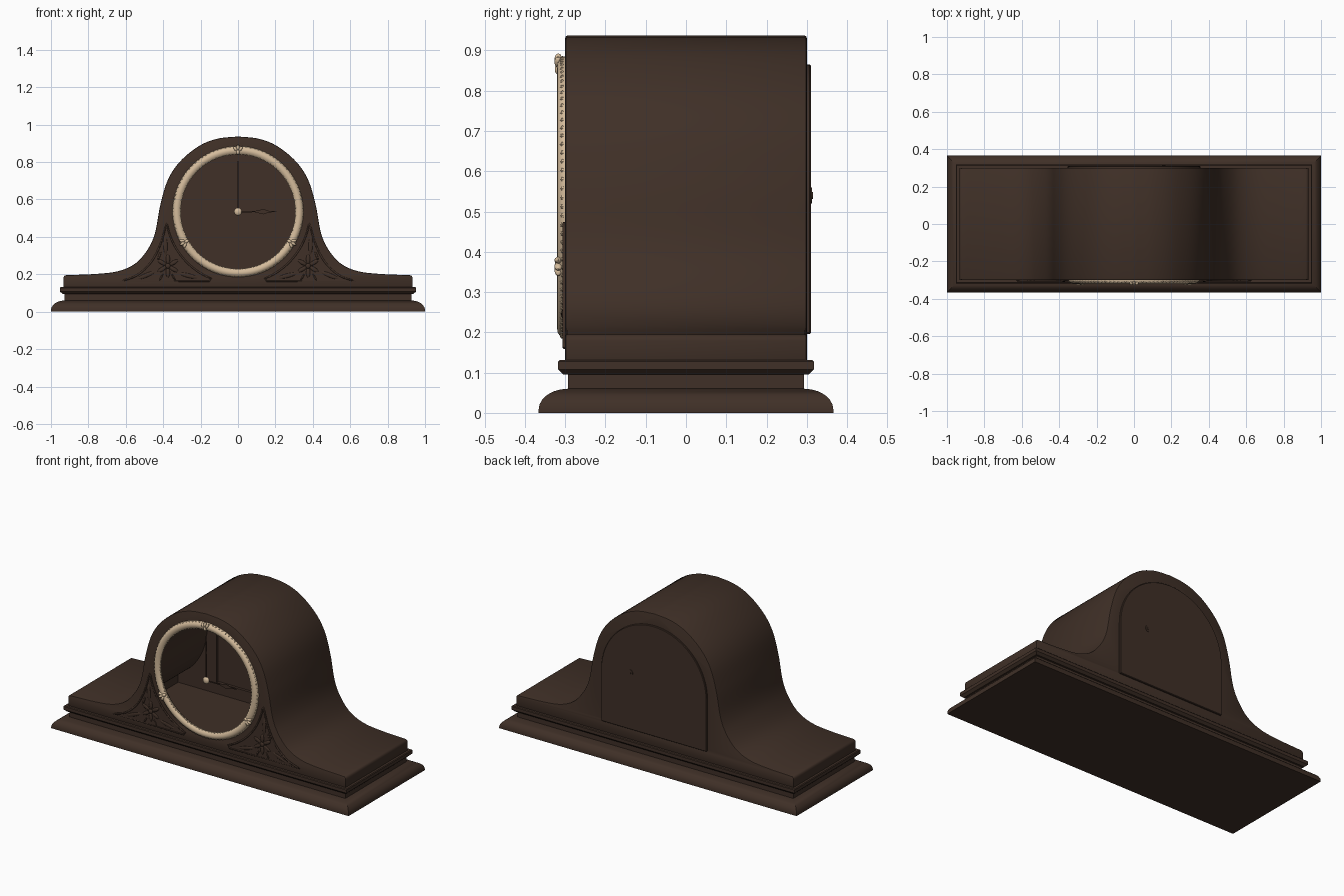
import bpy, bmesh, math
from mathutils import Matrix, Vector

cube = bpy.data.objects.get("Cube")
if cube:
    bpy.data.objects.remove(cube)


def material(name, rgb):
    m = bpy.data.materials.new(name)
    m.use_nodes = True
    m.diffuse_color = (*rgb, 1)
    m.node_tree.nodes["Principled BSDF"].inputs["Base Color"].default_value = (*rgb, 1)
    return m


WOOD = material("dark walnut", (0.05, 0.029, 0.02))
BRASS = material("pale brass", (0.66, 0.5, 0.33))
DIAL_Z = 0.535


def finish(name, bm, mat):
    bmesh.ops.recalc_face_normals(bm, faces=bm.faces[:])
    me = bpy.data.meshes.new(name)
    bm.to_mesh(me)
    bm.free()
    me.materials.append(mat)
    ob = bpy.data.objects.new(name, me)
    bpy.context.collection.objects.link(ob)
    return ob


def activate(ob):
    bpy.ops.object.select_all(action="DESELECT")
    ob.select_set(True)
    bpy.context.view_layer.objects.active = ob


def smooth(ob):
    activate(ob)
    bpy.ops.object.shade_smooth_by_angle(angle=math.radians(35))
    return ob


def modify(ob, kind, **settings):
    mod = ob.modifiers.new(kind, kind)
    for key, value in settings.items():
        setattr(mod, key, value)
    activate(ob)
    bpy.ops.object.modifier_apply(modifier=mod.name)


def prism(name, outline, y0, y1, mat=WOOD):
    """Extrude an (x, z) outline from y0 to y1."""
    bm = bmesh.new()
    face = bm.faces.new([bm.verts.new((x, y0, z)) for x, z in outline])
    ext = bmesh.ops.extrude_face_region(bm, geom=[face])["geom"]
    moved = [v for v in ext if isinstance(v, bmesh.types.BMVert)]
    bmesh.ops.translate(bm, verts=moved, vec=(0, y1 - y0, 0))
    return finish(name, bm, mat)


def bridge(name, loops, mat, cyclic=False):
    """Skin a row of equal closed loops, capped unless cyclic."""
    bm = bmesh.new()
    rows = [[bm.verts.new(p) for p in loop] for loop in loops]
    n = len(rows[0])
    pairs = list(zip(rows, rows[1:])) + ([(rows[-1], rows[0])] if cyclic else [])
    for a, b in pairs:
        for i in range(n):
            j = (i + 1) % n
            bm.faces.new((a[i], a[j], b[j], b[i]))
    if not cyclic:
        bm.faces.new(rows[0])
        bm.faces.new(rows[-1])
    return finish(name, bm, mat)


def blobs(name, items, mat, segments=12):
    """Ellipsoids: (centre, radii, angle in the front plane)."""
    bm = bmesh.new()
    for centre, radii, angle in items:
        m = (Matrix.Translation(centre) @ Matrix.Rotation(-angle, 4, "Y")
             @ Matrix.Diagonal((*radii, 1)))
        bmesh.ops.create_uvsphere(bm, u_segments=segments, v_segments=segments // 2 + 1,
                                  radius=1, matrix=m)
    return smooth(finish(name, bm, mat))


def spline(points, steps=6):
    pts = [Vector(p) for p in points]
    pts = [2 * pts[0] - pts[1]] + pts + [2 * pts[-1] - pts[-2]]
    out = []
    for a, b, c, d in zip(pts, pts[1:], pts[2:], pts[3:]):
        for k in range(steps):
            t = k / steps
            out.append(0.5 * (2 * b + (c - a) * t + (2 * a - 5 * b + 4 * c - d) * t * t
                              + (3 * b - a - 3 * c + d) * t ** 3))
    return out + [pts[-2]]


def arc(r, a0, a1, n, cz=DIAL_Z):
    angles = [math.radians(a0 + (a1 - a0) * i / n) for i in range(n + 1)]
    return [Vector((r * math.cos(a), cz + r * math.sin(a))) for a in angles]


def mirrored(half):
    """Complete a right half, listed from the centre line outwards."""
    return [Vector((-p.x, p.y)) for p in reversed(half[1:])] + list(half)


# Moulded plinth: rectangles stacked by (inset, height)
ovolo = [(0.073 * (1 - math.cos(math.radians(a))), 0.008 + 0.052 * math.sin(math.radians(a)))
         for a in range(0, 91, 15)]
steps = [(0, 0)] + ovolo + [(0.073, 0.095), (0.062, 0.095), (0.048, 0.108),
                            (0.048, 0.127), (0.052, 0.131), (0.075, 0.131)]
smooth(bridge("plinth", [[(sx * (1 - o), sy * (0.366 - o), z) for sx, sy in
                          ((-1, -1), (1, -1), (1, 1), (-1, 1))] for o, z in steps], WOOD))

# Hollow arched case
half = spline([(0, 0.937), (0.11, 0.925), (0.21, 0.885), (0.31, 0.803), (0.375, 0.705),
               (0.415, 0.572), (0.444, 0.42), (0.485, 0.33), (0.55, 0.257), (0.64, 0.217),
               (0.76, 0.202), (0.925, 0.195)])
half[0].x = 0
case = prism("case", mirrored(half + [Vector((0.934, 0.185)), Vector((0.934, 0.125))]),
             -0.3, 0.3)
modify(case, "BEVEL", width=0.006, segments=2, limit_method="ANGLE",
       angle_limit=math.radians(40))

inner = []
for i, p in enumerate(half[:-1]):
    if p.x < 0.62:
        d = (half[i + 1] - half[max(i - 1, 0)]).normalized()
        inner.append(p + Vector((d.y, -d.x)) * 0.025)
inner[0] = Vector((0, half[0].y - 0.025))
inner.append(Vector((inner[-1].x, 0.14)))
door_half = [Vector((0, 0.865))] + arc(0.355, 85, 0, 17, 0.51) + [Vector((0.355, 0.196))]
door_outline = mirrored(door_half)
opening = [Vector((p.x * 0.96, 0.5 + (p.y - 0.5) * 0.96)) for p in door_outline]
for outline, y0, y1 in ((mirrored(inner), -0.28, 0.28),
                        (arc(0.32, 0, 354, 59), -0.4, -0.2),
                        (opening, 0.2, 0.4)):
    cutter = prism("cutter", outline, y0, y1)
    cutter.hide_render = True
    modify(case, "BOOLEAN", operation="DIFFERENCE", solver="EXACT", object=cutter)
    bpy.data.objects.remove(cutter)
smooth(case)

# Back door with its small knob
door = prism("back_door", door_outline, 0.296, 0.31)
modify(door, "BEVEL", width=0.003, segments=1, limit_method="ANGLE",
       angle_limit=math.radians(40))
smooth(door)
for label, r, y1 in (("door_knob", 0.02, 0.3125), ("door_knob_centre", 0.009, 0.315)):
    knob = prism(label, arc(r, 0, 345, 23, 0.54), 0.305, y1)
    knob.location.x = 0.16

# Rounded bezel with beaded edges
section = [(0.308, -0.296), (0.306, -0.308), (0.313, -0.316), (0.325, -0.32),
           (0.335, -0.319), (0.345, -0.312), (0.35, -0.303), (0.35, -0.296)]
turns = [2 * math.pi * i / 96 for i in range(96)]
smooth(bridge("bezel", [[(r * math.cos(a), y, DIAL_Z + r * math.sin(a)) for r, y in section]
                        for a in turns], BRASS, cyclic=True))
blobs("bezel_beads", [((r * math.cos(a), -0.307, DIAL_Z + r * math.sin(a)),
                       (0.006, 0.006, 0.006), 0) for r in (0.309, 0.345) for a in turns],
      BRASS, 6)

# Three shell ornaments on the bezel
shells = []
for deg in (90, 210, 330):
    a = math.radians(deg)
    out, side = Vector((math.cos(a), 0, math.sin(a))), Vector((-math.sin(a), 0, math.cos(a)))
    hub = Vector((0, -0.317, DIAL_Z)) + out * 0.33
    shells.append((hub - out * 0.012, (0.014, 0.009, 0.009), a))
    for k in (-1, 0, 1):
        shells.append((hub + out * (0.012 - 0.006 * abs(k)) + side * 0.014 * k,
                       (0.016, 0.01, 0.008), a + 0.6 * k))
blobs("bezel_ornaments", shells, BRASS)

# Hands and centre boss
def hand(name, length, leaf, width, angle):
    side = [(0.0, 0.004), (leaf - 0.045, 0.003), (leaf, width), (leaf + 0.03, 0.004),
            (length, 0.0015)]
    c, s = math.cos(angle), math.sin(angle)
    pts = side + [(u, -v) for u, v in reversed(side)]
    prism(name, [(u * c - v * s, DIAL_Z + u * s + v * c) for u, v in pts], -0.308, -0.304)


hand("minute_hand", 0.27, 0.17, 0.006, math.pi / 2)
hand("hour_hand", 0.205, 0.135, 0.014, 0)
blobs("hand_boss", [((0, -0.306, DIAL_Z), (0.021, 0.012, 0.021), 0)], BRASS, 16)

# Carved corner panels: thin plate, raised border and flower
border = arc(0.385, -68, -11, 14)
border += spline([(0.383, 0.47), (0.415, 0.36), (0.465, 0.265), (0.54, 0.195),
                  (0.625, 0.163)], 4)
border.append(Vector((0.155, 0.163)))
for sx, label in ((1, "left"), (-1, "right")):
    prism(label + "_corner_panel", [(sx * p.x, p.y) for p in border], -0.302, -0.296)
    cu = bpy.data.curves.new(label + "_corner_border", "CURVE")
    cu.dimensions = "3D"
    cu.bevel_depth = 0.005
    cu.bevel_resolution = 1
    line = cu.splines.new("POLY")
    line.points.add(len(border) - 1)
    for pt, p in zip(line.points, border):
        pt.co = (sx * p.x, -0.302, p.y, 1)
    line.use_cyclic_u = True
    cu.materials.append(WOOD)
    bpy.context.collection.objects.link(bpy.data.objects.new(cu.name, cu))
    carving = [((sx * 0.375, -0.303, 0.245), (0.014, 0.007, 0.014), 0)]
    for k in range(6):
        a = math.radians(90 + 60 * k)
        carving.append(((sx * 0.375 + 0.036 * math.cos(a), -0.302, 0.245 + 0.036 * math.sin(a)),
                        (0.026, 0.005, 0.011), a))
    for x, z, size, deg in ((0.388, 0.355, 0.05, 88), (0.265, 0.193, 0.05, 14),
                            (0.49, 0.195, 0.05, -22), (0.345, 0.185, 0.02, 60),
                            (0.41, 0.185, 0.02, -60), (0.42, 0.3, 0.025, 110)):
        carving.append(((sx * x, -0.302, z), (size, 0.004, size * 0.22),
                        sx * math.radians(deg)))
    blobs(label + "_corner_flower", carving, WOOD)
